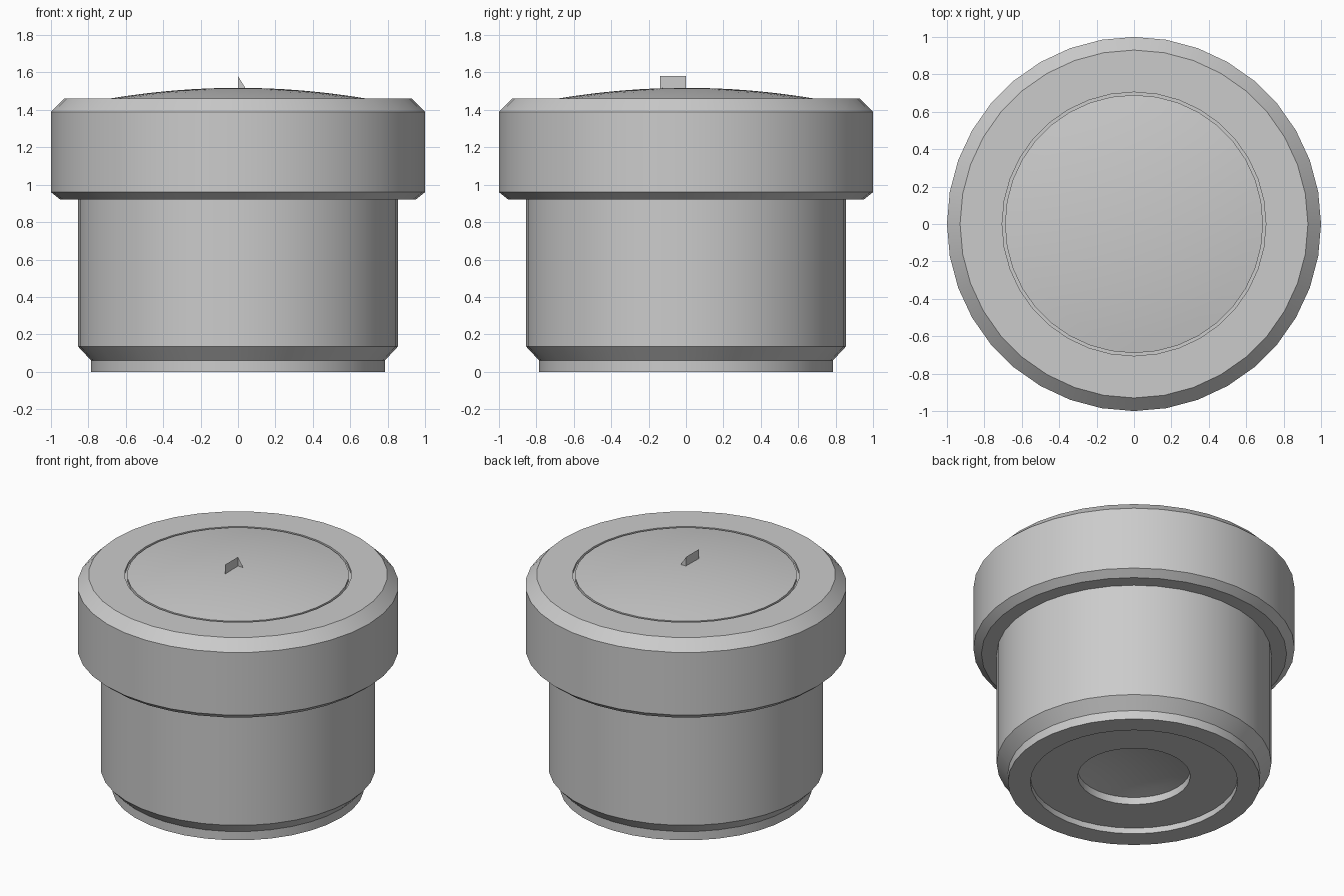
import bpy
import bmesh
import math

SIDES = 36

default = bpy.data.objects.get("Cube")
if default:
    bpy.data.objects.remove(default, do_unlink=True)

grey = bpy.data.materials.new("plain grey")
grey.use_nodes = True
colour = (0.6, 0.6, 0.6, 1)
grey.diffuse_color = colour
grey.node_tree.nodes["Principled BSDF"].inputs["Base Color"].default_value = colour


def add_object(name, bm):
    mesh = bpy.data.meshes.new(name)
    bm.to_mesh(mesh)
    bm.free()
    mesh.materials.append(grey)
    obj = bpy.data.objects.new(name, mesh)
    bpy.context.collection.objects.link(obj)
    return obj


def lathe(name, profile):
    """Turn a (radius, height) profile around the z axis."""
    bm = bmesh.new()
    verts = [bm.verts.new((r, 0, z)) for r, z in profile]
    edges = [bm.edges.new(pair) for pair in zip(verts, verts[1:])]
    bmesh.ops.spin(bm, geom=verts + edges, cent=(0, 0, 0), axis=(0, 0, 1),
                   angle=2 * math.pi, steps=SIDES)
    bmesh.ops.remove_doubles(bm, verts=bm.verts[:], dist=0.0005)
    bmesh.ops.recalc_face_normals(bm, faces=bm.faces[:])
    obj = add_object(name, bm)
    bpy.ops.object.select_all(action="DESELECT")
    obj.select_set(True)
    bpy.context.view_layer.objects.active = obj
    bpy.ops.object.shade_smooth_by_angle(angle=math.radians(30))
    return obj


def dome(radius, base, rise, steps):
    """Profile of a shallow dome from its centre to its rim."""
    return [(radius * i / steps, base + rise * (1 - (i / steps) ** 2))
            for i in range(steps + 1)]


# Body with a stepped, domed recess in its underside and a chamfered foot
lathe("body", dome(0.35, 0.09, 0.04, 5) + [
    (0.35, 0.04), (0.645, 0.04), (0.645, 0), (0.785, 0),
    (0.785, 0.06), (0.855, 0.135), (0.855, 0.92)])

# Wide chamfered collar, ending in a narrow groove around the lid
lathe("collar", [
    (0.855, 0.92), (0.95, 0.92), (1, 0.96), (1, 1.39),
    (0.93, 1.46), (0.705, 1.46), (0.705, 1.44), (0.69, 1.44)])

# Shallow domed lid
lathe("lid", dome(0.69, 1.46, 0.058, 8) + [(0.69, 1.44)])

# Thin upright pointer: a plate with a triangular brace at its end
bm = bmesh.new()
top, foot, front_foot, front_top, brace = [bm.verts.new(p) for p in (
    (0, 0, 1.58), (0, 0, 1.5), (0, -0.14, 1.5), (0, -0.14, 1.58), (0.05, 0, 1.5))]
bm.faces.new((top, foot, front_foot, front_top))
bm.faces.new((top, brace, foot))
add_object("pointer", bm)
